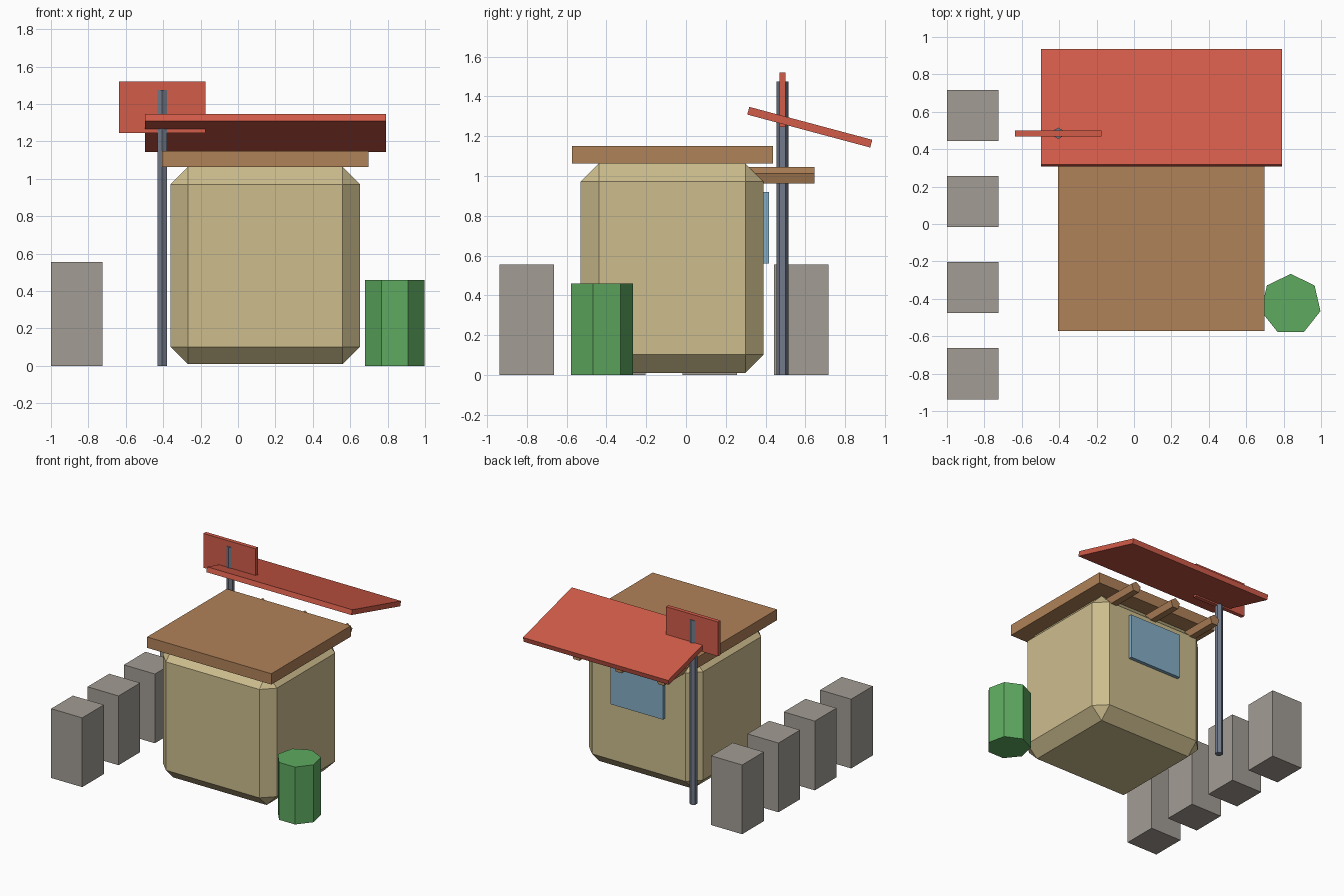
import bpy, math

if "Cube" in bpy.data.objects:
    bpy.data.objects.remove(bpy.data.objects["Cube"])


def material(name, r, g, b):
    lin = [((c / 255 + 0.055) / 1.055) ** 2.4 for c in (r, g, b)]
    m = bpy.data.materials.new(name)
    m.diffuse_color = (*lin, 1)
    m.use_nodes = True
    m.node_tree.nodes["Principled BSDF"].inputs["Base Color"].default_value = m.diffuse_color
    return m


SAND = material("sand wall", 205, 189, 141)
BROWN = material("brown wood", 176, 130, 88)
RED = material("red panel", 210, 92, 73)
STONE = material("grey stone", 162, 156, 148)
GREEN = material("green", 94, 170, 96)
BLUE = material("window blue", 132, 174, 198)
STEEL = material("steel grey", 114, 122, 138)


def finish(name, mat):
    ob = bpy.context.object
    ob.name = ob.data.name = name
    ob.data.materials.append(mat)
    return ob


def box(name, mat, x, y, z, rot_x=0.0):
    """Box from (min, max) ranges, optionally tilted about its centre."""
    spans = (x, y, z)
    bpy.ops.mesh.primitive_cube_add(size=1, location=[(a + b) / 2 for a, b in spans])
    bpy.context.object.scale = [b - a for a, b in spans]
    bpy.ops.object.transform_apply(location=False, rotation=False, scale=True)
    bpy.context.object.rotation_euler.x = rot_x
    return finish(name, mat)


def prism(name, mat, sides, radius, depth, loc, rot_x=0.0):
    bpy.ops.mesh.primitive_cylinder_add(vertices=sides, radius=radius, depth=depth,
                                        location=loc, rotation=(rot_x, 0, 0))
    return finish(name, mat)


# Chamfered hut body
body = box("hut_body", SAND, (-0.36, 0.652), (-0.53, 0.39), (0.01, 1.063))
bevel = body.modifiers.new("chamfer", 'BEVEL')
bevel.width = 0.092
bevel.segments = 1
bevel.limit_method = 'NONE'

# Flat roof slab and back window
box("flat_roof", BROWN, (-0.405, 0.697), (-0.573, 0.436), (1.063, 1.15))
box("back_window", BLUE, (-0.087, 0.377), (0.37, 0.418), (0.56, 0.92))

# Five-sided beams sticking out of the back wall
for i in range(3):
    prism(f"roof_beam_{i + 1}", BROWN, 5, 0.045, 0.42,
          (0.145 + (i - 1) * 0.375, 0.435, 0.999), math.pi / 2)

# Tilted awning above the beams
box("awning", RED, (-0.497, 0.79), (0.302, 0.942), (1.225, 1.265), math.radians(-15))

# Sign post with its board
prism("sign_post", STEEL, 6, 0.03, 1.475, (-0.405, 0.485, 0.7375))
box("sign_board", RED, (-0.635, -0.175), (0.469, 0.501), (1.245, 1.52))

# Row of stone blocks on the left
for i in range(4):
    y = -0.80 + i * 0.46
    box(f"stone_block_{i + 1}", STONE, (-1.0, -0.725), (y - 0.137, y + 0.137), (0, 0.555))

# Seven-sided barrel on the right
prism("barrel", GREEN, 7, 0.163, 0.46, (0.838, -0.43, 0.23))
